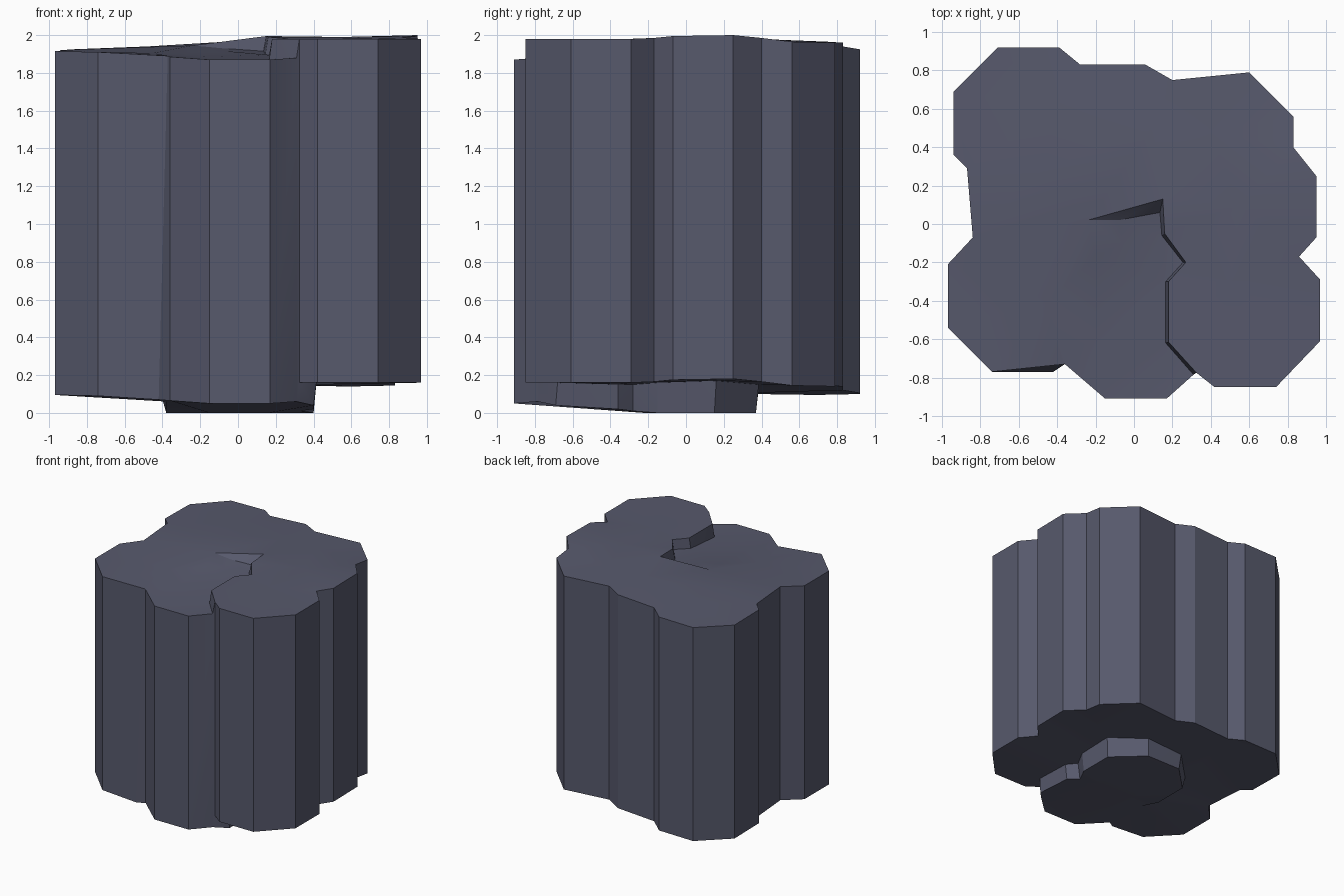
import bpy, bmesh, math
from mathutils import Vector
from mathutils.geometry import delaunay_2d_cdt

if "Cube" in bpy.data.objects:
    bpy.data.objects.remove(bpy.data.objects["Cube"])

HEIGHT = 1.82   # constant length of the rock columns

# Outline of the column cluster, spiralling from the seam: x, y, top z
outline = [
    (.325, -.775, 1.98), (.42, -.85, 1.98), (.74, -.85, 1.98), (.97, -.61, 1.98),
    (.97, -.29, 1.98), (.86, -.17, 1.985), (.95, -.07, 1.995), (.95, .25, 2.0),
    (.83, .40, 1.985), (.83, .56, 1.965), (.60, .79, 1.96), (.20, .75, 1.965),
    (.06, .83, 1.96), (-.28, .83, 1.94), (-.39, .92, 1.925), (-.71, .92, 1.92),
    (-.94, .69, 1.915), (-.94, .36, 1.92), (-.87, .29, 1.925), (-.84, -.07, 1.925),
    (-.97, -.21, 1.915), (-.97, -.54, 1.915), (-.74, -.77, 1.91), (-.42, -.77, 1.89),
    (-.36, -.73, 1.885), (-.15, -.91, 1.87), (.17, -.91, 1.87), (.31, -.785, 1.88)]
N = len(outline)

# Top: raised lip along the seam, the sunken side of it, and loose surface points
top_lip = [(.18, -.615, 1.98), (.18, -.3, 1.98), (.27, -.2, 1.98),
           (.16, -.05, 1.99), (.15, .13, 1.995), (-.24, .02, 1.945)]
top_pit = [(.165, -.62, 1.87), (.165, -.3, 1.895), (.255, -.2, 1.90),
           (.145, -.06, 1.90), (.135, .06, 1.915), (-.08, .02, 1.93)]
top_free = [(-.06, -.1, 1.915), (-.2, -.17, 1.91), (-.48, .28, 1.94), (.4, .48, 1.975),
            (-.2, -.57, 1.885), (-.45, -.4, 1.905), (.5, -.3, 1.98), (.55, .1, 1.99),
            (-.4, .6, 1.935), (.1, .5, 1.975)]

# Bottom: recessed underside and the octagonal centre column that reaches the ground
low_recess = [(.415, -.68, .16), (.415, -.36, .15), (.35, -.28, .15), (.415, -.15, .16),
              (.415, .16, .17), (.17, .385, .15), (-.17, .385, .13), (-.40, .16, .10),
              (-.40, -.15, .07)]
low_foot = [(.40, -.69, .04), (.40, -.36, .02), (.33, -.28, .01), (.40, -.15, 0),
            (.40, .15, 0), (.16, .37, 0), (-.16, .37, 0), (-.38, .15, 0), (-.38, -.15, 0)]
low_free = [(-.15, -.22, 0), (.16, -.22, 0), (-.38, -.36, .06)]


def cap(bm, loop, high, low, free):
    """Triangulated end surface with a stepped spiral seam; returns its rim."""
    pts = loop + high + low + free
    n, h, l = len(loop), len(high), len(low)
    chains = [[0] + list(range(n, n + h)),
              [n - 1] + list(range(n + h, n + h + l))]
    edges = [e for c in chains for e in zip(c, c[1:])]
    co, _, faces, origin, _, _ = delaunay_2d_cdt(
        [Vector(p[:2]) for p in pts], edges, [list(range(n))], 1, 1e-5)
    made, rim = [], {}
    for p, src in zip(co, origin):
        z = pts[src[0]][2] if src else min(pts, key=lambda q: (Vector(q[:2]) - p).length)[2]
        v = bm.verts.new((p.x, p.y, z))
        made.append(v)
        for s in src:
            if s < n:
                rim[s] = v
    for f in faces:
        bm.faces.new([made[i] for i in f])
    return rim


bm = bmesh.new()
top_loop = list(outline)
top_loop[23] = (-.372, -.7313, 1.89)
bottom_loop = [(x, y, z - HEIGHT) for x, y, z in outline]
top = cap(bm, top_loop, top_lip, top_pit, top_free)
bottom = cap(bm, bottom_loop, low_recess, low_foot, low_free)

# Column side walls
for i in range(N):
    j = (i + 1) % N
    bm.faces.new((bottom[i], bottom[j], top[j], top[i]))
bmesh.ops.recalc_face_normals(bm, faces=bm.faces)

mesh = bpy.data.meshes.new("rock_columns")
bm.to_mesh(mesh)
bm.free()
rock = bpy.data.objects.new("rock_columns", mesh)
bpy.context.collection.objects.link(rock)

# Dark slate stone
stone = bpy.data.materials.new("slate_stone")
stone.diffuse_color = (.095, .10, .15, 1)
stone.use_nodes = True
stone.node_tree.nodes["Principled BSDF"].inputs["Base Color"].default_value = stone.diffuse_color
mesh.materials.append(stone)

bpy.context.view_layer.objects.active = rock
rock.select_set(True)
bpy.ops.object.shade_smooth_by_angle(angle=math.radians(25))
